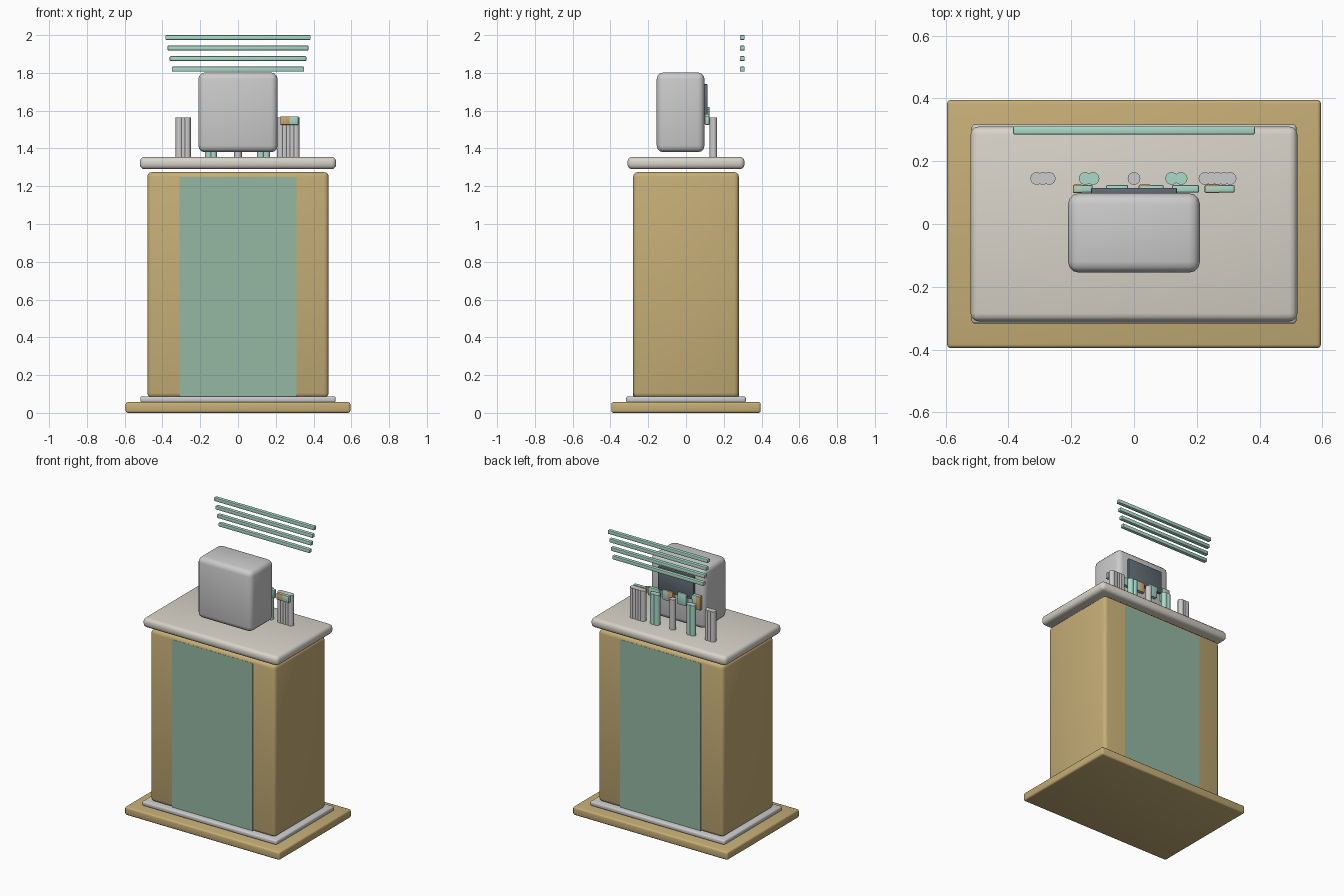
import bpy, math

if "Cube" in bpy.data.objects:
    bpy.data.objects.remove(bpy.data.objects["Cube"])


def material(name, rgb):
    m = bpy.data.materials.new(name)
    m.diffuse_color = (*rgb, 1)
    m.use_nodes = True
    m.node_tree.nodes["Principled BSDF"].inputs["Base Color"].default_value = m.diffuse_color
    return m


TAN = material("tan", (0.56, 0.42, 0.18))
GREEN = material("green", (0.30, 0.48, 0.36))
MINT = material("mint", (0.40, 0.70, 0.58))
ORANGE = material("orange", (0.65, 0.38, 0.15))
DARK = material("slate", (0.12, 0.15, 0.18))
CREAM = material("cream", (0.68, 0.65, 0.58))


def finish(ob, name, mat):
    ob.name = name
    if mat:
        ob.data.materials.append(mat)
    bpy.ops.object.shade_smooth_by_angle(angle=math.radians(35))
    return ob


def box(name, x, y, z, mat=None, bevel=0.0, seg=3):
    """Box from (min, max) ranges with rounded edges."""
    bpy.ops.mesh.primitive_cube_add(size=1, location=[(r[0] + r[1]) / 2 for r in (x, y, z)])
    ob = bpy.context.object
    ob.scale = [r[1] - r[0] for r in (x, y, z)]
    bpy.ops.object.transform_apply(location=False, rotation=False, scale=True)
    if bevel:
        mod = ob.modifiers.new("round", 'BEVEL')
        mod.width, mod.segments = bevel, seg
        bpy.ops.object.modifier_apply(modifier="round")
    return finish(ob, name, mat)


# Stepped base
box("base_plate", (-0.595, 0.595), (-0.395, 0.395), (0, 0.057), TAN, 0.012)
box("plinth", (-0.517, 0.517), (-0.317, 0.317), (0.055, 0.087), None, 0.01)

# Cabinet with inlaid front and back panels
box("cabinet", (-0.48, 0.48), (-0.28, 0.28), (0.08, 1.275), TAN, 0.025)
box("front_panel", (-0.31, 0.31), (-0.281, -0.27), (0.087, 1.25), GREEN)
box("back_panel", (-0.31, 0.31), (0.27, 0.281), (0.087, 1.25), GREEN)

# Counter top
box("counter_top", (-0.52, 0.52), (-0.31, 0.31), (1.29, 1.355), CREAM, 0.025)

# Till housing, screen on its back side
box("machine_housing", (-0.21, 0.21), (-0.155, 0.098), (1.38, 1.802), None, 0.035)
box("screen", (-0.137, 0.137), (0.09, 0.115), (1.58, 1.74), DARK, 0.004, 2)

# Row of keys, wider and shorter toward the right
for i in range(5):
    cx, w, h = -0.163 + 0.109 * i, 0.031 + 0.004 * i, 0.095 - 0.0125 * i
    z = (1.525, 1.525 + h)
    box(f"key_{i}", (cx - w, cx + w), (0.1, 0.124), z, MINT, 0.004, 2)
    if i % 2 == 0:
        box(f"key_tab_{i}", (cx - w - 0.001, cx), (0.099, 0.125), z, ORANGE, 0.004, 2)

# Standing groups of rods on the counter
groups = [(-0.29, 3, 0.04, None), (-0.143, 2, 0.025, MINT), (0, 1, 0, None),
          (0.135, 2, 0.03, MINT), (0.266, 5, 0.08, None)]
for g, (cx, n, spread, mat) in enumerate(groups):
    for k in range(n):
        off = spread * (k / (n - 1) - 0.5) if n > 1 else 0
        bpy.ops.mesh.primitive_cylinder_add(vertices=24, radius=0.02, depth=0.21,
                                            location=(cx + off, 0.145, 1.46))
        finish(bpy.context.object, f"rod_{g}_{k}", mat)

# Floating overhead slats
for i in range(4):
    w, z = 0.35 + 0.0115 * i, 1.82 + 0.0558 * i
    box(f"overhead_slat_{i}", (-w, w), (0.285, 0.311), (z - 0.0125, z + 0.0125), MINT, 0.004, 2)
